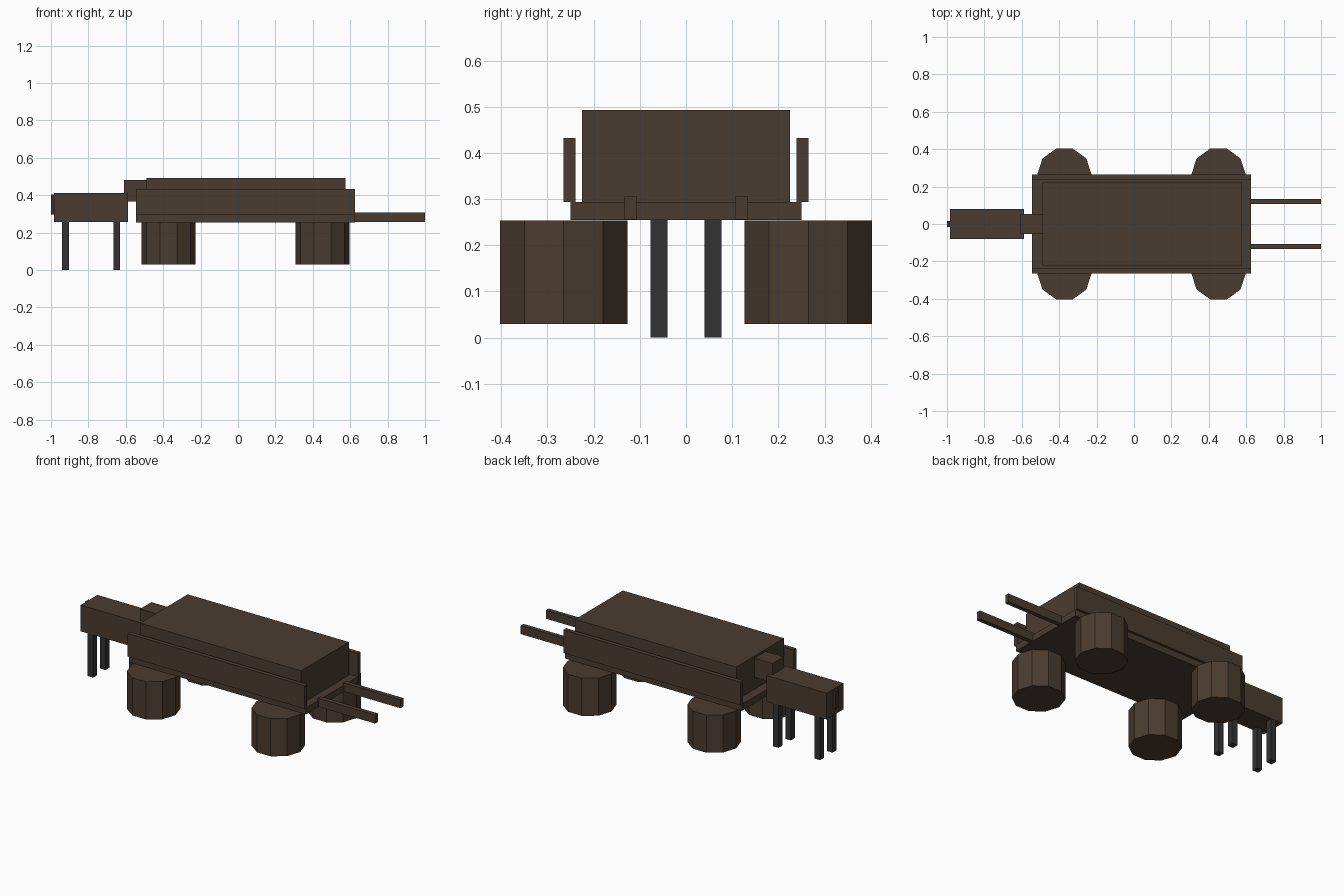
import bpy, math

cube = bpy.data.objects.get("Cube")
if cube:
    bpy.data.objects.remove(cube, do_unlink=True)


def make_material(name, rgb):
    mat = bpy.data.materials.new(name)
    mat.use_nodes = True
    colour = (*rgb, 1.0)
    mat.diffuse_color = colour
    mat.node_tree.nodes["Principled BSDF"].inputs["Base Color"].default_value = colour
    return mat


brown = make_material("dark_brown_wood", (0.0685, 0.0452, 0.0307))
charcoal = make_material("charcoal", (0.032, 0.032, 0.032))


def box(name, x, y, z, mat):
    """Box spanning the given (min, max) ranges."""
    spans = (x, y, z)
    bpy.ops.mesh.primitive_cube_add(size=1, location=[(a + b) / 2 for a, b in spans])
    obj = bpy.context.object
    obj.name = name
    obj.scale = [b - a for a, b in spans]
    bpy.ops.object.transform_apply(location=False, rotation=False, scale=True)
    obj.data.materials.append(mat)
    return obj


def wheel(name, x, y):
    """Ten-sided upright drum with a corner pointing along x."""
    bpy.ops.mesh.primitive_cylinder_add(vertices=10, radius=0.145, depth=0.225,
                                        location=(x, y, 0.1415),
                                        rotation=(0, 0, math.pi / 2))
    obj = bpy.context.object
    obj.name = name
    obj.data.materials.append(brown)


# Wagon bed and load
bed = (-0.545, 0.625)
box("wagon_floor", bed, (-0.25, 0.25), (0.255, 0.294), brown)
box("load", (-0.49, 0.575), (-0.225, 0.225), (0.294, 0.493), brown)

# Draught animal: body, head, tail
box("animal_body", (-0.985, -0.588), (-0.079, 0.079), (0.256, 0.413), brown)
box("animal_head", (-0.61, -0.49), (-0.053, 0.053), (0.366, 0.48), brown)
box("animal_tail", (-1.0, -0.98), (-0.017, 0.017), (0.297, 0.405), charcoal)

# Paired parts on both sides
for side, s in (("left", 1), ("right", -1)):
    def across(inner, outer):
        return tuple(sorted((s * inner, s * outer)))

    box(f"side_board_{side}", bed, across(0.239, 0.265), (0.294, 0.432), brown)
    box(f"shaft_{side}", (0.62, 1.0), across(0.107, 0.133), (0.256, 0.307), brown)
    for end, wheel_x, leg_x in (("front", 0.452, -0.648), ("rear", -0.372, -0.922)):
        wheel(f"wheel_{end}_{side}", wheel_x, s * 0.265)
        box(f"leg_{end}_{side}", (leg_x - 0.018, leg_x + 0.018),
            across(0.04, 0.077), (0, 0.258), charcoal)
